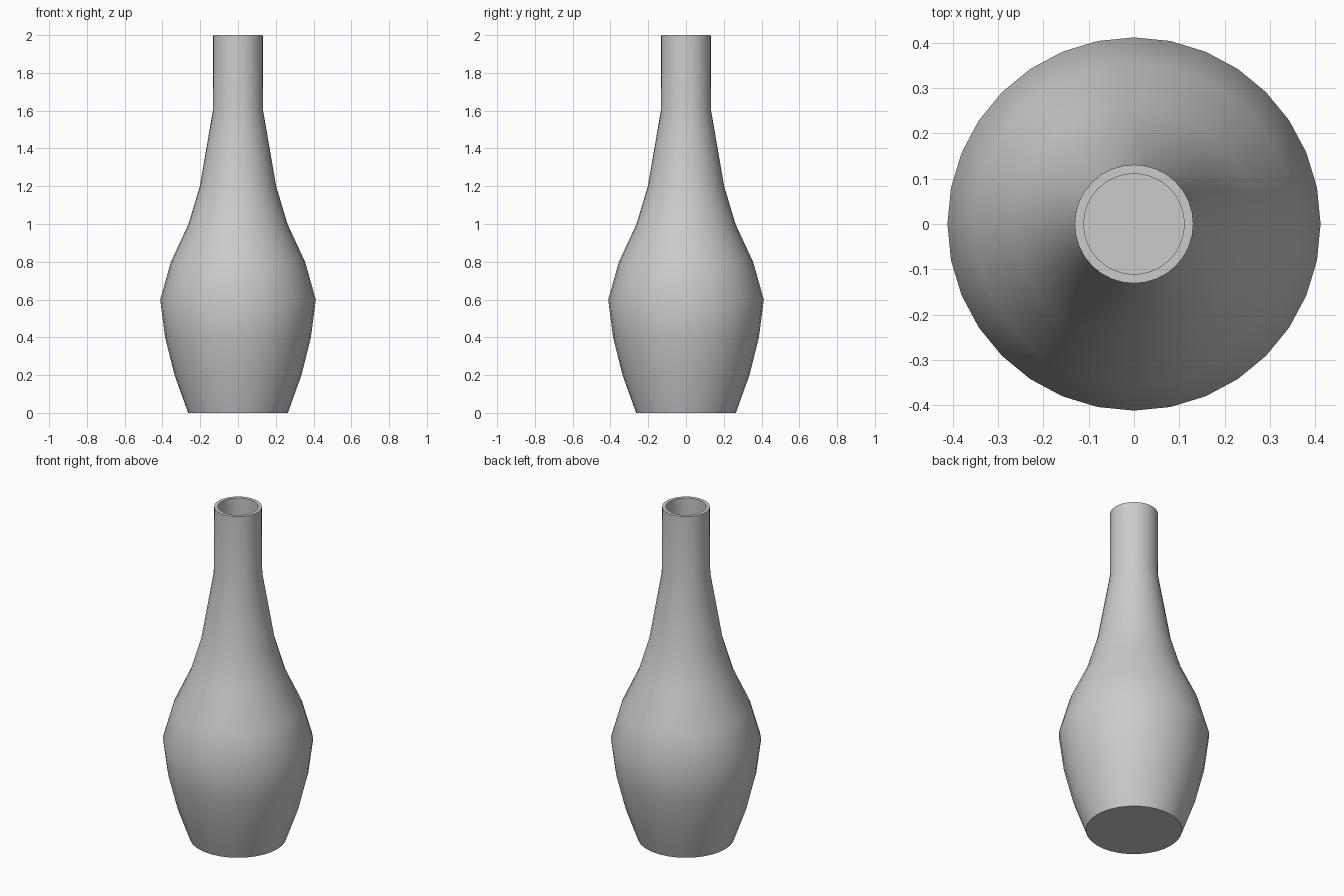
import bpy, bmesh
from math import cos, sin, pi, radians

if "Cube" in bpy.data.objects:
    bpy.data.objects.remove(bpy.data.objects["Cube"])

SIDES = 32
WALL = 0.02

# Outer profile: (radius, height)
outer = [(0.264, 0), (0.336, 0.2), (0.386, 0.4), (0.412, 0.6), (0.355, 0.8),
         (0.262, 1.0), (0.202, 1.2), (0.133, 1.6), (0.131, 2.0)]
# Inner wall runs back down to a floor just above the base
inner = [(r - WALL, max(z, WALL)) for r, z in reversed(outer)]

# Lathe the wall, then cap the base and the inside floor
bm = bmesh.new()
rings = [[bm.verts.new((r * cos(2 * pi * i / SIDES), r * sin(2 * pi * i / SIDES), z))
          for i in range(SIDES)] for r, z in outer + inner]
for a, b in zip(rings, rings[1:]):
    for i in range(SIDES):
        j = (i + 1) % SIDES
        bm.faces.new((a[i], a[j], b[j], b[i]))
bm.faces.new(rings[0][::-1])
bm.faces.new(rings[-1])
bmesh.ops.recalc_face_normals(bm, faces=bm.faces[:])

mesh = bpy.data.meshes.new("vase")
bm.to_mesh(mesh)
bm.free()
vase = bpy.data.objects.new("vase", mesh)
bpy.context.collection.objects.link(vase)

# Smooth sides with a crisp rim and base
bpy.context.view_layer.objects.active = vase
vase.select_set(True)
bpy.ops.object.shade_smooth_by_angle(angle=radians(40))
